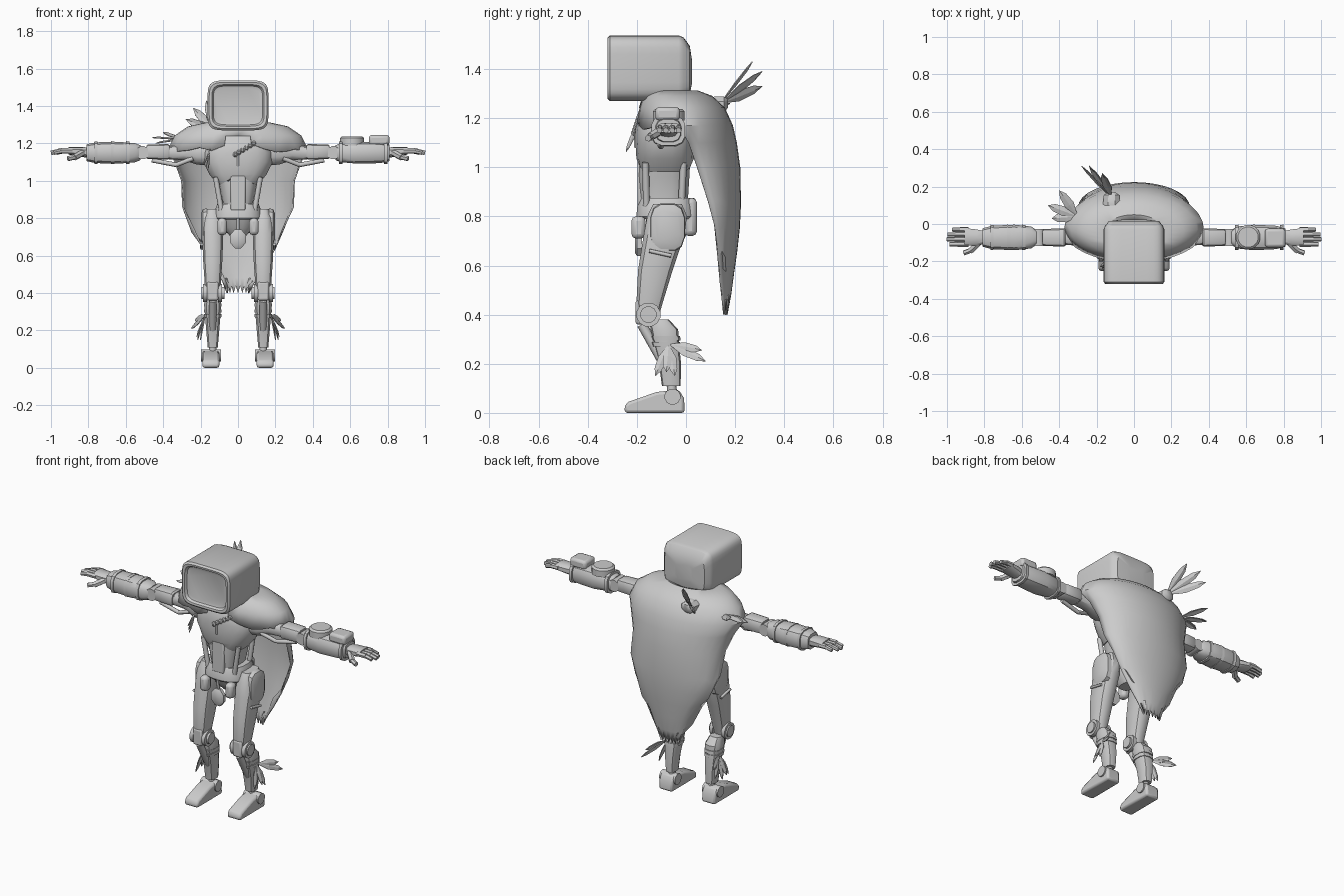
import bpy, bmesh, math, random
from mathutils import Vector
random.seed(4)
grey = bpy.data.materials.new("plain_grey")
grey.diffuse_color = (0.6, 0.6, 0.6, 1)


def make(name, verts, faces, smooth=30, bevel=0, thick=0):
    me = bpy.data.meshes.new(name)
    me.from_pydata([tuple(v) for v in verts], [], faces)
    bm = bmesh.new()
    bm.from_mesh(me)
    bmesh.ops.delete(bm, geom=[v for v in bm.verts if not v.link_faces], context='VERTS')
    bmesh.ops.recalc_face_normals(bm, faces=bm.faces)
    bm.to_mesh(me)
    bm.free()
    me.materials.append(grey)
    ob = bpy.data.objects.new(name, me)
    bpy.context.collection.objects.link(ob)
    if thick:
        m = ob.modifiers.new("thickness", "SOLIDIFY")
        m.thickness, m.offset = thick, 0
    if bevel:
        m = ob.modifiers.new("bevel", "BEVEL")
        m.width, m.segments = bevel, 2
    bpy.ops.object.select_all(action='DESELECT')
    ob.select_set(True)
    bpy.context.view_layer.objects.active = ob
    if smooth:
        bpy.ops.object.shade_smooth_by_angle(angle=math.radians(smooth))
    return ob


def loft(name, axis, rings, n=12, p=2.6, smooth=35, turn=0.5):
    """Rings (t, c1, c2, a, b): superellipse sections stacked along an axis."""
    vs, fs = [], []
    for t, c1, c2, a, b in rings:
        for i in range(n):
            ang = math.tau * (i + turn) / n
            c, s = math.cos(ang), math.sin(ang)
            u = c1 + a * math.copysign(abs(c) ** (2 / p), c)
            v = c2 + b * math.copysign(abs(s) ** (2 / p), s)
            vs.append({'X': (t, u, v), 'Y': (u, t, v), 'Z': (u, v, t)}[axis])
    for r in range(len(rings) - 1):
        for i in range(n):
            j = (i + 1) % n
            fs.append((r*n + i, r*n + j, r*n + n + j, r*n + n + i))
    fs += [tuple(range(n)), tuple(range(len(vs) - n, len(vs)))]
    return make(name, vs, fs, smooth)


def box(name, lo, hi, bevel=0.008):
    vs = [(x, y, z) for x in (lo[0], hi[0]) for y in (lo[1], hi[1]) for z in (lo[2], hi[2])]
    fs = [(0, 1, 3, 2), (4, 5, 7, 6), (0, 1, 5, 4), (2, 3, 7, 6), (0, 2, 6, 4), (1, 3, 7, 5)]
    return make(name, vs, fs, 30, bevel)


def prism(name, pts, x0, x1, bevel=0.008):
    n = len(pts)
    vs = [(x, y, z) for x in (x0, x1) for y, z in pts]
    fs = [(i, (i+1) % n, n + (i+1) % n, n + i) for i in range(n)]
    return make(name, vs, fs + [tuple(range(n)), tuple(range(n, 2*n))], 30, bevel)


def feather(name, base, tip, width, up=(0, 0, 1)):
    a, b = Vector(base), Vector(tip)
    side = (b - a).cross(Vector(up)).normalized() * width
    lift = side.cross(b - a).normalized() * width * 0.25
    m1, m2 = a.lerp(b, 0.45), a.lerp(b, 0.8)
    vs = [a, m1 + side, m2 + side * 0.75, b, m2 - side * 0.75, m1 - side, m1 + lift, m2 + lift]
    fs = [(0, 1, 6), (1, 2, 7, 6), (2, 3, 7), (0, 6, 5), (6, 7, 4, 5), (7, 3, 4)]
    make(name, vs, fs, 0, 0, 0.004)


def rod(name, a, b, r, n=8):
    a, b = Vector(a), Vector(b)
    d = (b - a).normalized()
    u = d.orthogonal().normalized()
    w = d.cross(u)
    vs = [q + r * (u * math.cos(math.tau*i/n) + w * math.sin(math.tau*i/n)) for q in (a, b) for i in range(n)]
    fs = [(i, (i+1) % n, n + (i+1) % n, n + i) for i in range(n)]
    make(name, vs, fs + [tuple(range(n)), tuple(range(n, 2*n))], 50)


# Boxy head with a recessed screen and raised rim
loft("head", 'Y', [(-.300, 0, 1.403, .120, .092), (-.304, 0, 1.403, .132, .104), (-.318, 0, 1.403, .140, .112),
                   (-.320, 0, 1.403, .154, .124), (-.310, 0, 1.403, .163, .134), (-.03, 0, 1.403, .163, .134),
                   (-.01, 0, 1.403, .155, .126), (.015, 0, 1.395, .135, .10), (.024, 0, 1.39, .06, .05)],
     32, 5.5, 30)
loft("neck", 'Z', [(1.18, 0, -.1, .07, .07), (1.24, 0, -.1, .045, .05), (1.29, 0, -.1, .05, .055)])

# Torso
chest = loft("chest", 'Z', [(.98, 0, -.085, .11, .11), (1.035, 0, -.085, .155, .118), (1.10, 0, -.085, .188, .122),
                            (1.15, 0, -.085, .188, .122), (1.21, 0, -.09, .17, .108), (1.27, 0, -.09, .08, .07)], 20, 2.7)
for v in chest.data.vertices[:20]:
    v.co.z += max(0, .055 - abs(v.co.x) * .6)      # arched lower edge
loft("abdomen", 'Z', [(.80, 0, -.09, .08, .09), (.88, 0, -.09, .08, .10), (.96, 0, -.09, .098, .105),
                      (1.05, 0, -.085, .12, .105)], 16, 2.8)
box("belly_panel", (-.04, -.198, .84), (.04, -.15, 1.03))
rod("chest_seam", (0, -.206, 1.08), (0, -.205, 1.15), .006)
for i in range(6):
    loft("necklace_bead", 'X', [(-.015 + i*.02 + d, -.21 + i*.004, 1.14 + i*.012, r, r)
                                for d, r in ((-.012, .006), (-.005, .014), (.005, .014), (.012, .006))], 8, 2)
for k in range(3):
    feather("chest_feather", (-.15, -.20, 1.17), (-.16 - .01*k, -.245 + .008*k, 1.06 + .015*k), .008, (1, 0, 0))

# Pelvis, belt and hanging medallion
loft("pelvis", 'Z', [(.70, 0, -.06, .04, .05), (.75, 0, -.07, .08, .085), (.84, 0, -.08, .11, .10)], 16, 2.8)
loft("belt", 'Z', [(.79, 0, -.08, .120, .115), (.80, 0, -.08, .130, .123), (.84, 0, -.08, .126, .120),
                   (.875, 0, -.075, .112, .11)], 20, 2.6)
loft("medallion", 'Y', [(-.18, 0, .69, .045, .055), (-.20, 0, .69, .045, .055), (-.208, 0, .69, .033, .042)], 8, 2)
rod("medallion_cord", (0, -.19, .74), (0, -.2, .80), .008)
box("back_pouch", (-.09, -.01, .72), (.09, .045, .875), .02)

for s in (1, -1):
    # Waist struts, hips and thighs
    rod("waist_strut", (s*.085, -.16, .82), (s*.12, -.165, 1.02), .014)
    rod("rear_strut", (s*.085, -.02, .82), (s*.11, -.01, 1.02), .014)
    x = s * .135
    loft("thigh", 'Z', [(.375, x, -.155, .036, .04), (.45, x, -.148, .044, .055), (.58, x, -.125, .053, .072),
                        (.72, x, -.090, .058, .085), (.80, x, -.077, .053, .083), (.85, x, -.075, .033, .06)], 12, 2.8)
    loft("hip_pad", 'X', [(s*.165, -.075, .755, .072, .1), (s*.188, -.075, .755, .070, .095),
                          (s*.198, -.075, .755, .05, .07)], 12, 3)
    box("hip_pouch", (s*.085 - .025, -.222, .71), (s*.085 + .025, -.165, .80), .018)
    rod("thigh_cord", (s*.195, -.15, .66), (s*.195, -.06, .64), .008)
    # Knee joint
    for r0, x0, x1 in ((.050, .085, .108), (.050, .165, .188), (.034, .072, .196)):
        rod("knee_disc", (s*x0, -.153, .40), (s*x1, -.153, .40), r0, 12)
    box("knee_guard", (x - .03, -.205, .36), (x + .03, -.16, .46), .01)
    # Shin, bindings and ankle
    loft("shin", 'Z', [(.11, x, -.06, .028, .038), (.20, x, -.065, .036, .045), (.28, x, -.08, .043, .052),
                       (.34, x, -.088, .048, .056), (.38, x, -.11, .035, .04)], 10, 3)
    for z in (.27, .295):
        loft("shin_binding", 'Z', [(z, x, -.08, .047, .058), (z + .018, x, -.084, .048, .060)], 10, 2.8)
    rod("shin_piston", (x, -.18, .36), (x, -.09, .20), .02)
    rod("ankle_post", (x, -.055, .06), (x, -.06, .13), .02)
    for dx, y, z in ((.20, -.125, .15), (.22, -.08, .165), (.215, -.045, .15), (.25, .08, .21), (.23, .065, .255)):
        feather("shin_feather", (s*.175, -.07, .28), (s*dx, y, z), .019, (s, 0, .3))
    # Foot
    prism("foot", [(-.25, 0), (-.25, .03), (-.235, .045), (-.12, .085), (-.03, .095), (-.008, .06), (-.005, 0)],
          s*.145 - .045, s*.145 + .045, .012)
    rod("ankle_disc", (s*.145 - .053, -.055, .066), (s*.145 + .053, -.055, .066), .033, 12)

    # Arms
    ay = -.072
    loft("shoulder", 'X', [(s*.15, ay, 1.15, .075, .07), (s*.22, ay, 1.15, .07, .065), (s*.29, ay, 1.15, .045, .04),
                           (s*.37, ay, 1.15, .04, .036)], 12)
    loft("upper_arm", 'X', [(s*.365, ay, 1.155, .045, .035), (s*.375, ay, 1.155, .05, .042),
                            (s*.48, ay, 1.155, .046, .040), (s*.49, ay, 1.155, .04, .034)], 12, 4)
    rod("arm_hose", (s*.24, ay - .05, 1.12), (s*.33, ay - .03, 1.085), .012)
    rod("arm_hose_end", (s*.33, ay - .03, 1.085), (s*.46, ay - .02, 1.11), .012)
    rod("elbow_axle", (s*.51, ay - .045, 1.15), (s*.51, ay + .045, 1.15), .036, 12)
    loft("forearm", 'X', [(s*.52, ay, 1.15, .04, .04), (s*.55, ay, 1.15, .06, .052), (s*.64, ay, 1.15, .07, .06),
                          (s*.76, ay, 1.15, .064, .057), (s*.81, ay, 1.15, .05, .046)], 12, 2.9)
    for fx in ((.54, .78) if s > 0 else (.58, .66, .75)):
        loft("forearm_band", 'X', [(s*fx, ay, 1.15, .068, .062), (s*(fx + .018), ay, 1.15, .070, .063)], 12, 2.9)
    # Hand with four fingers and a thumb
    loft("palm", 'X', [(s*.80, ay, 1.15, .035, .028), (s*.84, ay, 1.155, .044, .026),
                       (s*.905, ay + .003, 1.16, .049, .02)], 10, 3)
    for k in range(4):
        fy = ay - .036 + .026 * k
        tip = (.985, 1.0, .995, .97)[k]
        rod("finger", (s*.885, fy, 1.16), (s*(tip - .04), fy, 1.16), .0145, 6)
        rod("fingertip", (s*(tip - .045), fy, 1.16), (s*tip, fy, 1.15), .012, 6)
    rod("thumb", (s*.83, ay - .03, 1.15), (s*.875, ay - .072, 1.125), .018, 6)
    rod("thumb_tip", (s*.87, ay - .068, 1.128), (s*.91, ay - .083, 1.118), .014, 6)

# Forearm devices on one side
loft("round_device", 'Z', [(1.19, .61, -.07, .066, .066), (1.228, .61, -.07, .066, .066),
                           (1.238, .61, -.07, .055, .055)], 16, 2)
box("square_device", (.70, -.125, 1.19), (.81, -.025, 1.245), .015)

# Cape: full mantle rows, then the rear half only (z, half width, centre y, rear depth, front depth)
rows = [(1.285, .075, -.09, .09, .07), (1.308, .17, -.05, .10, .11), (1.287, .265, -.04, .145, .135),
        (1.24, .335, -.03, .185, .158), (1.17, .37, -.03, .217, .172), (1.10, .335, .01, .193, 0),
        (1.00, .30, .045, .172, 0), (.85, .295, .09, .13, 0), (.75, .25, .115, .10, 0), (.66, .20, .13, .075, 0),
        (.57, .14, .14, .052, 0), (.48, .085, .15, .03, 0), (.40, .06, .155, .01, 0)]
N = 32
vs, fs = [], []
for r, (z, w, yc, back, front) in enumerate(rows):
    for i in range(N):
        a = math.tau * i / N
        c, sn = math.cos(a), math.sin(a)
        y = yc + c * (back if c > 0 else front)
        dz = 0
        if r == 4 and c < -.05:
            dz = random.uniform(-.02, .03)           # scalloped front hem
        if r > 6 and c < .4:
            dz = random.uniform(-.035, .02)          # torn side edges
        if r == len(rows) - 1:
            dz = .04 * (i % 2)
        vs.append((w * sn, y, z + dz))
for r in range(len(rows) - 1):
    for i in range(N):
        j = (i + 1) % N
        rear = i < N // 4 or i >= 3 * N // 4
        throat = i in (N // 2 - 1, N // 2)           # opening below the neck
        if rear or r < 3 or (r < 4 and not throat):
            fs.append((r*N + i, r*N + j, r*N + N + j, r*N + N + i))
make("cape", vs, fs, 35, 0, .008)

# Feather clusters on the rear and side of one shoulder
loft("feather_clasp", 'Y', [(.10, -.12, 1.25, .05, .04), (.155, -.12, 1.255, .045, .035), (.17, -.12, 1.26, .02, .02)], 8, 2)
for tip in ((-.28, .31, 1.33), (-.24, .31, 1.39), (-.17, .27, 1.43)):
    feather("rear_feather", (-.12, .14, 1.26), tip, .024, (0, 1, 0))
for tip in ((-.40, .18, 1.26), (-.46, .10, 1.23), (-.44, .03, 1.20)):
    feather("side_feather", (-.30, .04, 1.22), tip, .026)
